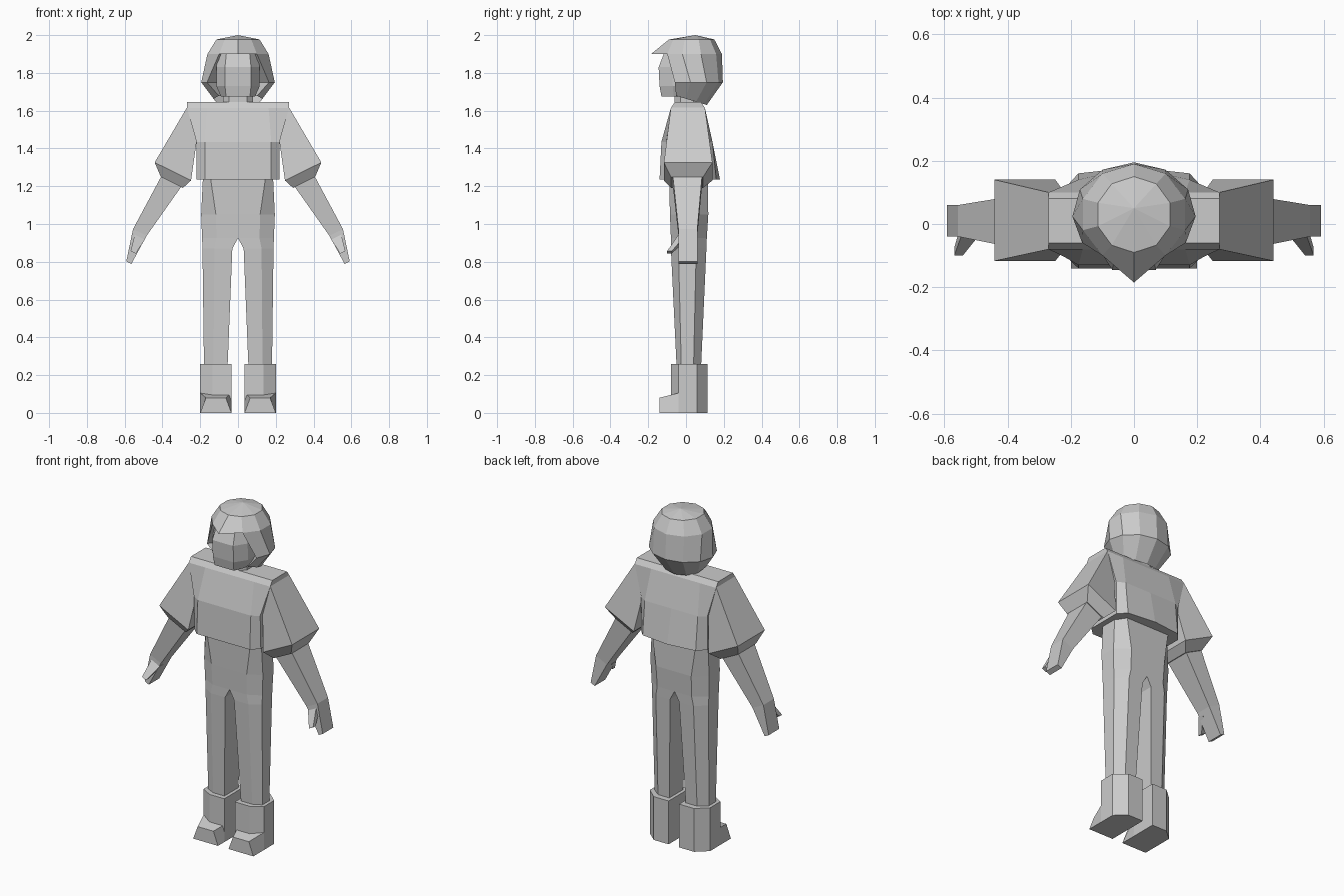
import bpy
import bmesh
from math import sin, cos, pi
from mathutils import Vector

cube = bpy.data.objects.get("Cube")
if cube:
    bpy.data.objects.remove(cube)

grey = bpy.data.materials.new("plain grey")
grey.use_nodes = True
colour = (0.6, 0.6, 0.6, 1)
grey.diffuse_color = colour
grey.node_tree.nodes["Principled BSDF"].inputs["Base Color"].default_value = colour


def finish(name, bm):
    """Clean the half mesh, mirror it across x and link it as an object."""
    bmesh.ops.remove_doubles(bm, verts=bm.verts, dist=0.0005)
    bmesh.ops.recalc_face_normals(bm, faces=bm.faces)
    mesh = bpy.data.meshes.new(name)
    bm.to_mesh(mesh)
    bm.free()
    mesh.materials.append(grey)
    part = bpy.data.objects.new(name, mesh)
    bpy.context.collection.objects.link(part)
    part.modifiers.new("mirror", "MIRROR")


def add_face(bm, *points):
    """Add a face, leaving out repeated corners and walls on the centre plane."""
    corners = list(dict.fromkeys(tuple(p) for p in points))
    if len(corners) > 2 and any(abs(x) > 0.001 for x, y, z in corners):
        bm.faces.new([bm.verts.new(p) for p in corners])


def loft(name, *rings):
    """Join closed rings of points and cap both ends."""
    bm = bmesh.new()
    for lower, upper in zip(rings, rings[1:]):
        for i in range(len(lower)):
            add_face(bm, lower[i - 1], lower[i], upper[i], upper[i - 1])
    add_face(bm, *rings[0])
    add_face(bm, *rings[-1])
    finish(name, bm)


def section(z, width, front, back, inner=0, flat=0.6, corner=0.5, bulge=0):
    """Half of a level cross-section with chamfered front and back corners."""
    middle = inner + flat * (width - inner)
    return [(inner, front, z), (middle, front, z),
            (width, front * corner, z), (width, back * corner, z),
            (middle, back, z), (inner, back + bulge, z)]


def limb(x, z, width, front, back, slant=0.46):
    """Four-sided cross-section of a limb, tilted about the y axis."""
    dx = cos(slant) * width / 2
    dz = sin(slant) * width / 2
    return [(x + dx, front, z + dz), (x + dx, back, z + dz),
            (x - dx, back, z - dz), (x - dx, front, z - dz)]


# Shirt body, widening towards the hem at the back
loft("shirt",
     section(z=1.645, width=0.27, front=-0.06, back=0.08, corner=1),
     section(z=1.615, width=0.27, front=-0.08, back=0.1, corner=1),
     section(z=1.435, width=0.22, front=-0.13, back=0.14, flat=0.8, corner=0.8),
     section(z=1.235, width=0.22, front=-0.14, back=0.16, flat=0.8, corner=0.7, bulge=0.02))

# Flared sleeves with turned-in cuffs
loft("sleeves",
     limb(x=0.245, z=1.525, width=0.19, front=-0.08, back=0.1, slant=1.3),
     limb(x=0.345, z=1.278, width=0.215, front=-0.117, back=0.14),
     limb(x=0.35, z=1.22, width=0.13, front=-0.08, back=0.09))

# Arms ending in flat hands, with thumbs in front
loft("arms_and_hands",
     limb(x=0.35, z=1.23, width=0.12, front=-0.07, back=0.085),
     limb(x=0.52, z=0.955, width=0.08, front=-0.04, back=0.06),
     limb(x=0.578, z=0.795, width=0.03, front=-0.04, back=0.06))
loft("thumbs",
     limb(x=0.52, z=0.93, width=0.06, front=-0.04, back=0),
     limb(x=0.555, z=0.85, width=0.03, front=-0.1, back=-0.075))

# Trousers, dividing into two tapered legs
loft("trousers",
     section(z=1.26, width=0.185, front=-0.09, back=0.115, flat=0.8),
     section(z=1.05, width=0.195, front=-0.085, back=0.118),
     section(z=0.925, width=0.19, front=-0.08, back=0.11),
     section(z=0.87, width=0.188, front=-0.08, back=0.108, inner=0.03),
     section(z=0.25, width=0.18, front=-0.05, back=0.08, inner=0.055))

# Boots with low, narrowing toe caps
loft("boots", *[section(z, width=0.2, front=-0.08, back=0.115, inner=0.035)
                for z in (0, 0.26)])


def toe(y, top, inset):
    return [(0.035, y, 0), (0.2, y, 0), (0.2 - inset, y, top), (0.035 + inset, y, top)]


loft("toe_caps", toe(y=-0.04, top=0.105, inset=0), toe(y=-0.14, top=0.08, inset=0.03))

# Neck and face
loft("neck", *[section(z, width=0.08, front=-0.06, back=0.08) for z in (1.63, 1.72)])
loft("face",
     section(z=1.92, width=0.1, front=-0.11, back=0.1),
     section(z=1.83, width=0.115, front=-0.145, back=0.1),
     section(z=1.73, width=0.115, front=-0.14, back=0.1),
     section(z=1.675, width=0.09, front=-0.13, back=0.08, flat=0.7))


def hair_row(z, radius, depth, centre, start=0, count=6, tilt=0):
    """Half ellipse of points from the back centre round towards the front."""
    angles = [pi + (start - pi) * i / (count - 1) for i in range(count)]
    return [Vector((radius * sin(a) if i else 0, centre - depth * cos(a), z + tilt * cos(a)))
            for i, a in enumerate(angles)]


# Hair shell, open at the front below a pointed fringe
crown = hair_row(z=2, radius=0, depth=0, centre=0.05)
cap = hair_row(z=1.977, radius=0.12, depth=0.12, centre=0.03)
fringe = hair_row(z=1.9, radius=0.17, depth=0.16, centre=0.03)
fringe[-1].y = -0.185
curtain = hair_row(z=1.75, radius=0.195, depth=0.165, centre=0.03, start=1, count=5)
nape = hair_row(z=1.66, radius=0.13, depth=0.1, centre=0.01, start=0.9, count=5, tilt=0.03)
rows = [crown, cap, fringe, curtain, nape]

bm = bmesh.new()
for upper, lower in zip(rows, rows[1:]):
    for a, b, c, d in zip(upper, upper[1:], lower[1:], lower):
        add_face(bm, a, b, c, d)

# Inner rim turning the front edge in towards the face
edge = [fringe[-1], fringe[-2], curtain[-1], nape[-1]]
rim = [Vector((p.x * 0.7, p.y + 0.07, p.z)) for p in edge]
for i in range(len(edge) - 1):
    add_face(bm, edge[i], edge[i + 1], rim[i + 1], rim[i])
finish("hair", bm)
